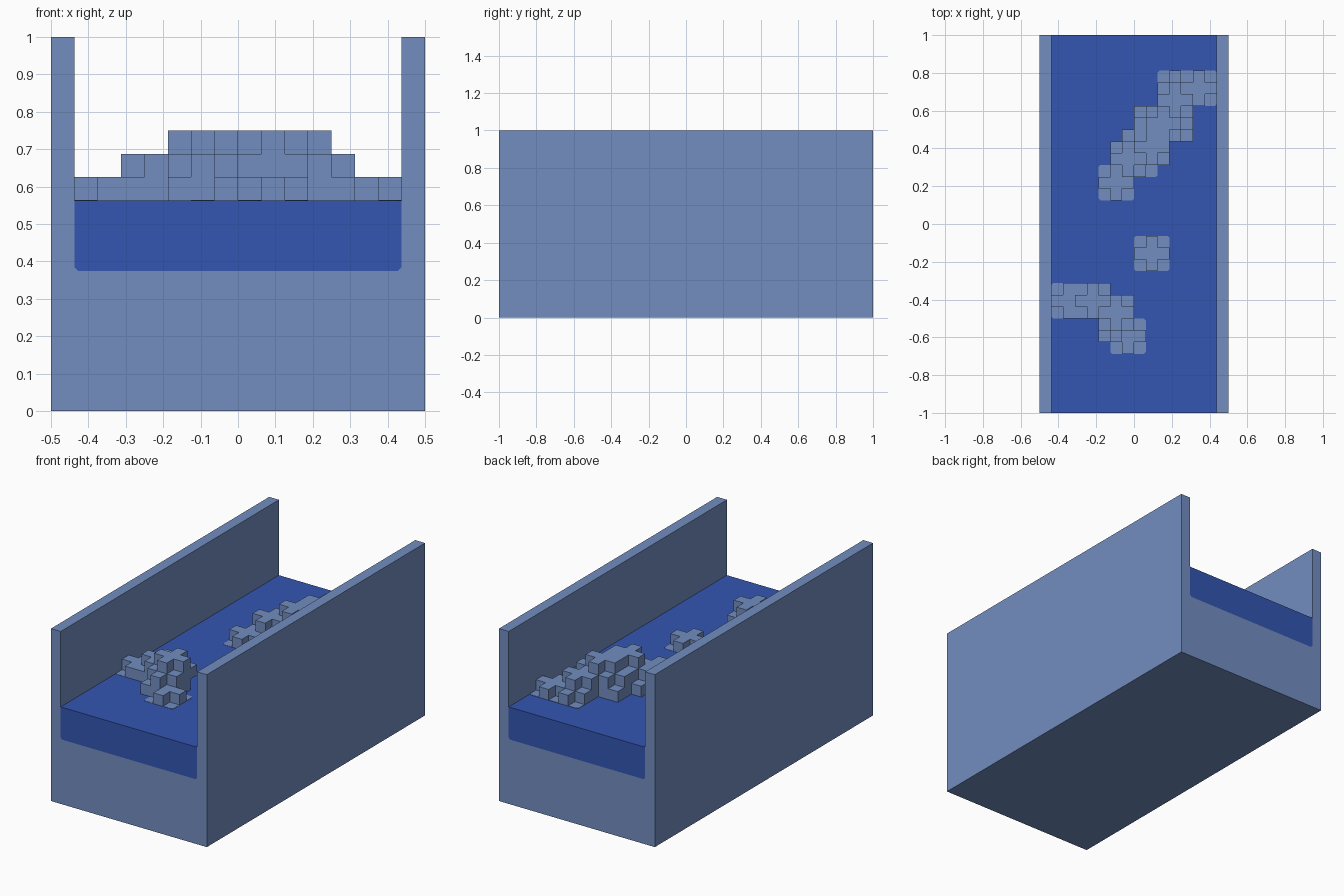
import bpy
import bmesh
from mathutils import Vector

U = 1 / 16            # one block
SURFACE = 9 * U       # water level
BED = 6 * U           # bottom of the water
INNER = 7 * U         # inside half width of the channel
NIP = 0.01            # small corner cut

if "Cube" in bpy.data.objects:
    bpy.data.objects.remove(bpy.data.objects["Cube"], do_unlink=True)


def material(name, rgb):
    m = bpy.data.materials.new(name)
    m.use_nodes = True
    m.diffuse_color = (*rgb, 1)
    m.node_tree.nodes["Principled BSDF"].inputs["Base Color"].default_value = (*rgb, 1)
    return m


stone = material("grey blue stone", (0.17, 0.27, 0.53))
blue = material("deep blue water", (0.033, 0.093, 0.445))


def finish(name, bm, mat):
    bmesh.ops.recalc_face_normals(bm, faces=bm.faces)
    mesh = bpy.data.meshes.new(name)
    bm.to_mesh(mesh)
    bm.free()
    mesh.materials.append(mat)
    obj = bpy.data.objects.new(name, mesh)
    bpy.context.collection.objects.link(obj)
    return obj


def extrude(bm, points, offset):
    """Closed outline pushed along an offset."""
    face = bm.faces.new([bm.verts.new(p) for p in points])
    moved = bmesh.ops.extrude_face_region(bm, geom=[face], use_keep_orig=True)
    verts = [g for g in moved["geom"] if isinstance(g, bmesh.types.BMVert)]
    bmesh.ops.translate(bm, verts=verts, vec=Vector(offset))


def channel_part(name, half, mat):
    """Mirror half an outline in x and run it along the channel."""
    outline = half + [(-x, z) for x, z in reversed(half)]
    bm = bmesh.new()
    extrude(bm, [(x, -1, z) for x, z in outline], (0, 2, 0))
    return finish(name, bm, mat)


# Channel with two side walls, and the water lying in it
floor = [(INNER - NIP, BED), (INNER, BED + NIP)]
channel_part("channel", [(0.5, 0), (0.5, 1), (INNER, 1)] + floor[::-1], stone)
channel_part("water", floor + [(INNER, SURFACE)], blue)

# Round boulders: block column, block row, height above the water
boulders = {
    "front_rocks": [(-6, -7, 1), (-4, -7, 2), (-2, -8, 3), (-2, -9, 2), (-1, -10, 1)],
    "middle_rock": [(1, -3, 1)],
    "back_rocks": [(-2, 3, 1), (-1, 5, 2), (0, 5, 1), (0, 6, 2), (1, 6, 3),
                   (1, 8, 2), (2, 8, 3), (3, 8, 2), (3, 10, 2), (3, 11, 1), (5, 11, 1)],
}
STEPS = (-1, 0, 1)
AXES = [Vector(v) for v in ((1, 0, 0), (0, 1, 0), (0, 0, 1))]


def ball_cells(col, row, height):
    """Three-block cube without its corners, kept above the water."""
    return {(col + i, row + j, height - 2 + k)
            for i in STEPS for j in STEPS for k in STEPS
            if abs(i) + abs(j) + abs(k) < 3 and height - 2 + k >= 0}


def block_mesh(cells):
    """Outer skin of a set of blocks."""
    bm = bmesh.new()
    for cell in cells:
        middle = Vector(cell) + Vector((0.5, 0.5, 0.5))
        for n, axis in enumerate(AXES):
            for side in (-1, 1):
                if tuple(int(c) for c in Vector(cell) + axis * side) in cells:
                    continue
                a, b = AXES[(n + 1) % 3] / 2, AXES[(n + 2) % 3] / 2
                c = middle + axis * side / 2
                ring = [c - a - b, c + a - b, c + a + b, c - a + b]
                if side < 0:
                    ring.reverse()
                bm.faces.new([bm.verts.new(p * U + Vector((0, 0, SURFACE))) for p in ring])
    bmesh.ops.remove_doubles(bm, verts=bm.verts, dist=U / 20)
    bmesh.ops.dissolve_limit(bm, angle_limit=0.01, verts=bm.verts, edges=bm.edges)
    return bm


for name, balls in boulders.items():
    finish(name, block_mesh(set().union(*(ball_cells(*b) for b in balls))), stone)

    # Thin plates where the low boulders break the surface
    bm = bmesh.new()
    level = 0
    for col, row, height in balls:
        if height > 1:
            continue
        level += 1
        r = 1.5 * U
        q = r - NIP
        cx, cy = (col + 0.5) * U, (row + 0.5) * U
        corners = [(r, -q), (r, q), (q, r), (-q, r), (-r, q), (-r, -q), (-q, -r), (q, -r)]
        extrude(bm, [(cx + x, cy + y, SURFACE - 0.001) for x, y in corners],
                (0, 0, 0.002 + level * 0.0003))
    finish(name + "_shoal", bm, stone)
